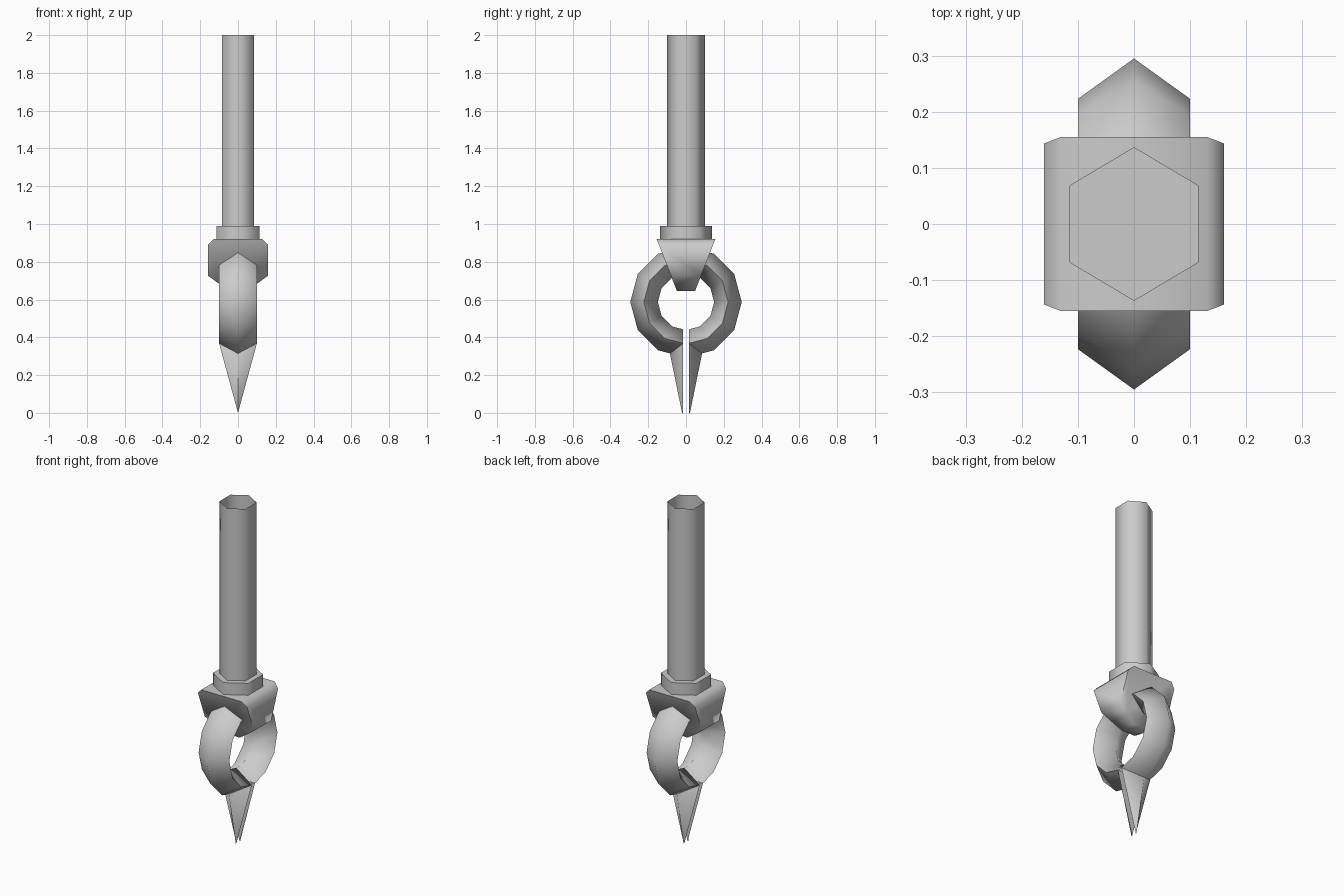
import bpy
import bmesh
from math import radians, sin, cos, tau

cube = bpy.data.objects.get("Cube")
if cube:
    bpy.data.objects.remove(cube, do_unlink=True)

# One plain grey metal
metal = bpy.data.materials.new("grey metal")
metal.use_nodes = True
grey = (0.6, 0.6, 0.6, 1)
metal.diffuse_color = grey
metal.node_tree.nodes["Principled BSDF"].inputs["Base Color"].default_value = grey


def loft(name, rings, start_cap=True, end_cap=True):
    """Bridge equal-sized closed sections into a smooth-shaded object."""
    bm = bmesh.new()
    loops = [[bm.verts.new(p) for p in ring] for ring in rings]
    n = len(loops[0])
    for a, b in zip(loops, loops[1:]):
        for i in range(n):
            j = (i + 1) % n
            bm.faces.new((a[i], a[j], b[j], b[i]))
    if start_cap:
        bm.faces.new(loops[0][::-1])
    if end_cap:
        bm.faces.new(loops[-1])
    bmesh.ops.remove_doubles(bm, verts=bm.verts, dist=0.0001)
    bmesh.ops.recalc_face_normals(bm, faces=bm.faces)
    mesh = bpy.data.meshes.new(name)
    bm.to_mesh(mesh)
    bm.free()
    mesh.materials.append(metal)
    obj = bpy.data.objects.new(name, mesh)
    bpy.context.collection.objects.link(obj)
    bpy.ops.object.select_all(action='DESELECT')
    obj.select_set(True)
    bpy.context.view_layer.objects.active = obj
    bpy.ops.object.shade_smooth_by_angle(angle=radians(80))
    return obj


def hexagon(radius, z):
    return [(0.97 * radius * sin(tau * i / 6), radius * cos(tau * i / 6), z)
            for i in range(6)]


# Hollow shaft, open at the top, and the collar it stands on
loft("shaft", [hexagon(0.101, 0.99), hexagon(0.101, 2.0)], False, False)
loft("collar", [hexagon(0.137, 0.915), hexagon(0.137, 0.99)])

# Block: chamfered outline that tapers in depth towards the bottom
half = [(0.13, 0.92), (0.16, 0.89), (0.16, 0.727), (0.1, 0.683), (0.045, 0.645)]
outline = half + [(-x, z) for x, z in reversed(half)]


def block_depth(z):
    return 0.048 + (z - 0.645) * 0.39


loft("block", [[(x, side * block_depth(z), z) for x, z in outline]
               for side in (-1, 1)])

# Two half rings of diamond section, split at the bottom, each with a spike
GAP, CENTRE = 0.015, 0.587
section = [(0, 0.295), (0.1, 0.223), (0, 0.149), (-0.1, 0.223)]

for side, label in ((-1, "front"), (1, "back")):
    rings = [[(x, side * r * cos(radians(a)), CENTRE + r * sin(radians(a)))
              for x, r in section] for a in range(90, -61, -30)]
    rings.append([(x, side * GAP, CENTRE - r + 0.27 * GAP) for x, r in section])
    loft(label + "_half_ring", rings, start_cap=False)

    base = [(0.1, side * GAP, 0.368), (0, side * 0.085, 0.314),
            (-0.1, side * GAP, 0.368)]
    tip = [(0, side * y, 0) for y in (GAP, GAP + 0.006, GAP)]
    loft(label + "_spike", [base, tip], end_cap=False)
